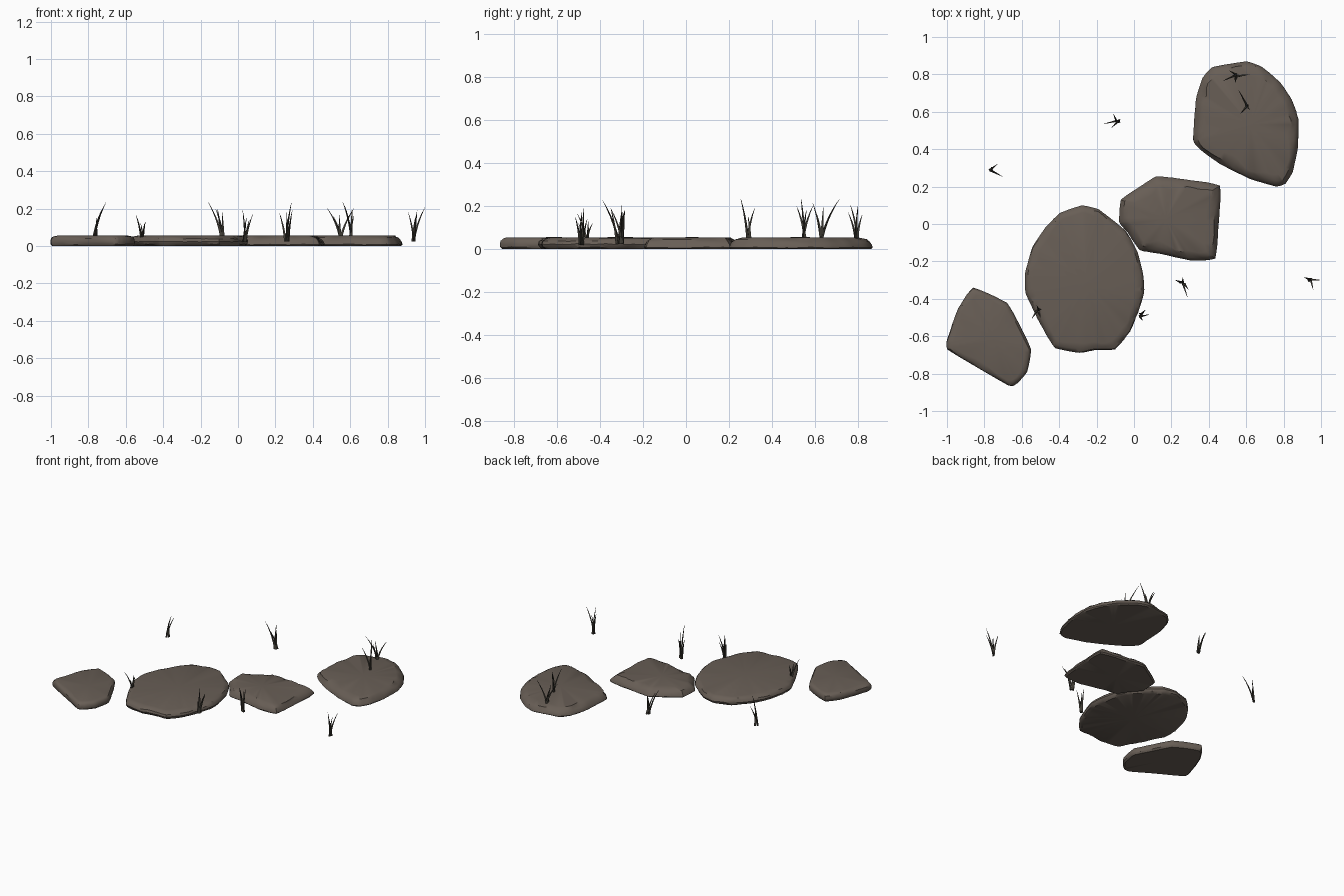
import bpy, bmesh, math, random
from mathutils import Vector, noise

if "Cube" in bpy.data.objects:
    bpy.data.objects.remove(bpy.data.objects["Cube"])

random.seed(4)


def material(name, rgb):
    m = bpy.data.materials.new(name)
    m.diffuse_color = (*rgb, 1)
    m.use_nodes = True
    m.node_tree.nodes["Principled BSDF"].inputs["Base Color"].default_value = m.diffuse_color
    return m


STONE = material("stone_brown", (0.138, 0.112, 0.092))
GRASS = material("dry_grass", (0.05, 0.045, 0.035))


def finish(name, bm, mat):
    bmesh.ops.recalc_face_normals(bm, faces=bm.faces)
    me = bpy.data.meshes.new(name)
    bm.to_mesh(me)
    bm.free()
    me.materials.append(mat)
    ob = bpy.data.objects.new(name, me)
    bpy.context.collection.objects.link(ob)
    return ob


def resample(pts, n=5):
    """Slightly rounded outline with small chips along the edge."""
    out = []
    for i, p in enumerate(pts):
        a, b, c = pts[i - 1], pts[(i + 1) % len(pts)], pts[(i + 2) % len(pts)]
        for k in range(n):
            t = k / n
            lin = p.lerp(b, t)
            m0, m1 = (b - a) / 2, (c - p) / 2
            cub = (p * (2*t**3 - 3*t**2 + 1) + m0 * (t**3 - 2*t**2 + t)
                   + b * (3*t**2 - 2*t**3) + m1 * (t**3 - t**2))
            out.append(lin.lerp(cub, 0.35))
    return out


def stone(name, outline, profile):
    """Flat slab: profile is a list of (inset distance, height) rings."""
    pts = resample([Vector((x, y, 0)) for x, y in outline])
    mid = sum(pts, Vector()) / len(pts)
    bm = bmesh.new()
    rings = []
    for j, (inset, z) in enumerate(profile):
        ring = []
        for p in pts:
            d = p - mid
            chip = noise.noise(Vector((p.x * 11, p.y * 11, j * 0.9)))
            wear = noise.noise(Vector((p.x * 30, p.y * 30, j * 2.3)))
            r = d.length - inset * (1 + 0.5 * chip) - 0.003 * abs(wear)
            h = z + (0.004 * wear if 0 < j < len(profile) - 2 else 0)
            q = mid + d.normalized() * r
            ring.append(bm.verts.new((q.x, q.y, max(0, h))))
        rings.append(ring)
    n = len(pts)
    for lo, hi in zip(rings, rings[1:]):
        for i in range(n):
            bm.faces.new((lo[i], lo[(i + 1) % n], hi[(i + 1) % n], hi[i]))
    # flat underside and gently crowned top
    for ring, z in ((rings[0], 0), (rings[-1], profile[-1][1] + 0.001)):
        c = bm.verts.new((mid.x, mid.y, z))
        for i in range(n):
            bm.faces.new((ring[i], ring[(i + 1) % n], c))
    ob = finish(name, bm, STONE)
    bpy.ops.object.select_all(action='DESELECT')
    ob.select_set(True)
    bpy.context.view_layer.objects.active = ob
    bpy.ops.object.shade_smooth_by_angle(angle=math.radians(35))


def grass_tuft(name, base, tips):
    """Tapered, outward-bending three-sided blades."""
    bm = bmesh.new()
    b = Vector(base)
    for tip in tips:
        e = Vector(tip)
        start = b + Vector((random.uniform(-.008, .008), random.uniform(-.008, .008), 0))
        ctrl = start.lerp(e, 0.3)
        ctrl.z = start.z + (e.z - start.z) * 0.55
        turn = random.uniform(0, math.tau)
        prev = None
        for s in range(6):
            t = s / 5
            p = start * (1 - t)**2 + ctrl * (2 * t * (1 - t)) + e * t**2
            r = 0.0075 * (1 - t)**0.8 + 0.0008
            ring = [bm.verts.new(p + Vector((math.cos(turn + k * math.tau / 3) * r,
                                             math.sin(turn + k * math.tau / 3) * r, 0)))
                    for k in range(3)]
            if prev:
                for k in range(3):
                    bm.faces.new((prev[k], prev[(k + 1) % 3], ring[(k + 1) % 3], ring[k]))
            else:
                bm.faces.new(ring)
            prev = ring
        bm.faces.new(prev)
    finish(name, bm, GRASS)


ROUND = [(.022, 0), (.006, .010), (0, .024), (.006, .038), (.020, .049), (.045, .055)]
STEEP = [(.012, 0), (.002, .010), (0, .024), (.004, .040), (.014, .050), (.035, .055)]
SLOPE = [(.010, 0), (.000, .008), (.004, .020), (.016, .034), (.032, .046), (.060, .055)]

# stepping stones
stone("stepping_stone_small", [
    (-.86, -.34), (-.68, -.42), (-.61, -.54), (-.55, -.67), (-.57, -.79), (-.62, -.85),
    (-.67, -.865), (-1, -.67), (-.98, -.56), (-.94, -.45)], STEEP)
stone("stepping_stone_large", [
    (-.28, .10), (-.19, .08), (-.13, .035), (-.04, -.04), (.02, -.15), (.05, -.27),
    (.055, -.37), (.02, -.48), (-.02, -.575), (-.10, -.67), (-.21, -.675), (-.29, -.69),
    (-.42, -.665), (-.465, -.60), (-.52, -.50), (-.58, -.37), (-.585, -.27),
    (-.545, -.125), (-.475, -.02), (-.395, .06)], ROUND)
stone("stepping_stone_middle", [
    (.12, .255), (.27, .24), (.46, .205), (.455, .015), (.435, -.185), (.30, -.195),
    (.14, -.16), (.03, -.14), (-.04, -.04), (-.08, .01), (-.07, .13), (.03, .20)], SLOPE)
stone("stepping_stone_back", [
    (.60, .87), (.685, .84), (.78, .76), (.845, .665), (.88, .56), (.877, .41), (.85, .28),
    (.81, .215), (.76, .20), (.62, .24), (.46, .32), (.35, .40), (.315, .45),
    (.33, .665), (.365, .78), (.42, .84)], SLOPE)

# grass tufts
grass_tuft("grass_tuft_left", (-.765, .295, .05),
           [(-.705, .255, .235), (-.73, .32, .19), (-.755, .29, .15)])
grass_tuft("grass_tuft_centre", (-.085, .55, .05),
           [(-.16, .535, .235), (-.11, .59, .20), (-.12, .515, .20), (-.085, .56, .18)])
grass_tuft("grass_tuft_back", (.545, .795, .05),
           [(.475, .765, .205), (.62, .80, .20), (.51, .82, .16), (.54, .755, .17)])
grass_tuft("grass_tuft_on_stone", (.60, .63, .05),
           [(.56, .715, .235), (.61, .64, .20), (.57, .59, .215), (.62, .61, .16)])
grass_tuft("grass_tuft_front", (.26, -.315, .025),
           [(.285, -.39, .23), (.222, -.30, .175), (.26, -.285, .18), (.29, -.35, .19)])
grass_tuft("grass_tuft_right", (.942, -.30, .025),
           [(.999, -.30, .205), (.91, -.285, .18), (.958, -.35, .19), (.95, -.29, .16)])
grass_tuft("grass_tuft_by_large_stone", (.035, -.49, .02),
           [(.08, -.485, .17), (.045, -.515, .15), (.06, -.46, .14), (.025, -.475, .19)])
grass_tuft("grass_tuft_between", (-.51, -.465, .025),
           [(-.545, -.505, .165), (-.495, -.455, .13), (-.52, -.435, .12), (-.50, -.50, .12)])
